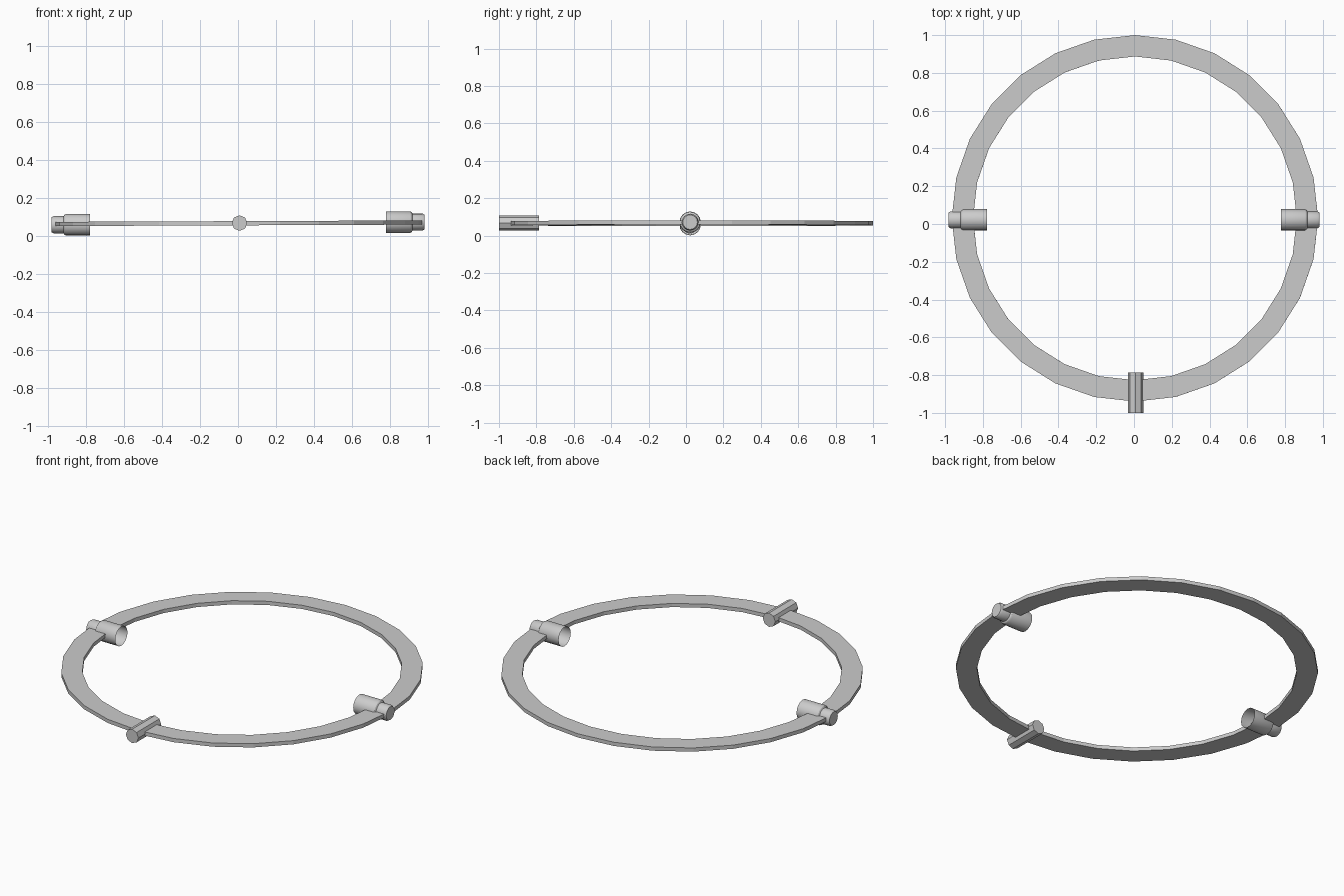
import bpy, bmesh, math
from mathutils import Matrix, Vector

if "Cube" in bpy.data.objects:
    bpy.data.objects.remove(bpy.data.objects["Cube"])


def lathe(name, profile, sides, axis, centre, closed=False, caps=(), smooth=False, tilt=0.0):
    """Spin (radius, distance) points about an axis direction."""
    bm = bmesh.new()
    rings = []
    for r, d in profile:
        rings.append([bm.verts.new((r * math.cos(2 * math.pi * i / sides),
                                    r * math.sin(2 * math.pi * i / sides), d))
                      for i in range(sides)])
    pairs = list(zip(rings, rings[1:]))
    if closed:
        pairs.append((rings[-1], rings[0]))
    for a, b in pairs:
        for i in range(sides):
            j = (i + 1) % sides
            bm.faces.new((a[i], a[j], b[j], b[i]))
    for k in caps:
        bm.faces.new(rings[k])
    bmesh.ops.recalc_face_normals(bm, faces=bm.faces[:])
    rot = Vector(axis).to_track_quat('Z', 'Y').to_matrix().to_4x4()
    spin = Matrix.Rotation(tilt, 4, 'Y')
    bm.transform(Matrix.Translation(centre) @ spin @ rot)
    me = bpy.data.meshes.new(name)
    bm.to_mesh(me)
    bm.free()
    ob = bpy.data.objects.new(name, me)
    bpy.context.collection.objects.link(ob)
    if smooth:
        bpy.ops.object.select_all(action='DESELECT')
        ob.select_set(True)
        bpy.context.view_layer.objects.active = ob
        bpy.ops.object.shade_smooth_by_angle(angle=math.radians(30))
    return ob


# flat 28-sided ring, tilted very slightly; a vertex points to the back
ring = [(0.97, -0.011), (0.97, 0.011), (0.857, 0.011), (0.857, -0.011)]
lathe("flat_ring", ring, 28, (0, 0, 1), (0.005, 0.03, 0.066), closed=True, tilt=-0.004)

# stepped side sockets: open toward the centre, capped at the outer end
socket = [(0.057, 0.778), (0.057, 0.905), (0.053, 0.913), (0.045, 0.918),
          (0.045, 0.970), (0.039, 0.981)]
for name, sx, z in (("left_socket", -1, 0.058), ("right_socket", 1, 0.072)):
    lathe(name, socket, 16, (sx, 0, 0), (0, 0.022, z), caps=(-1,), smooth=True)

# plain octagonal peg at the front
lathe("front_peg", [(0.041, 0.787), (0.041, 1.0)], 8, (0, -1, 0),
      (0.008, 0, 0.067), caps=(0, -1))
